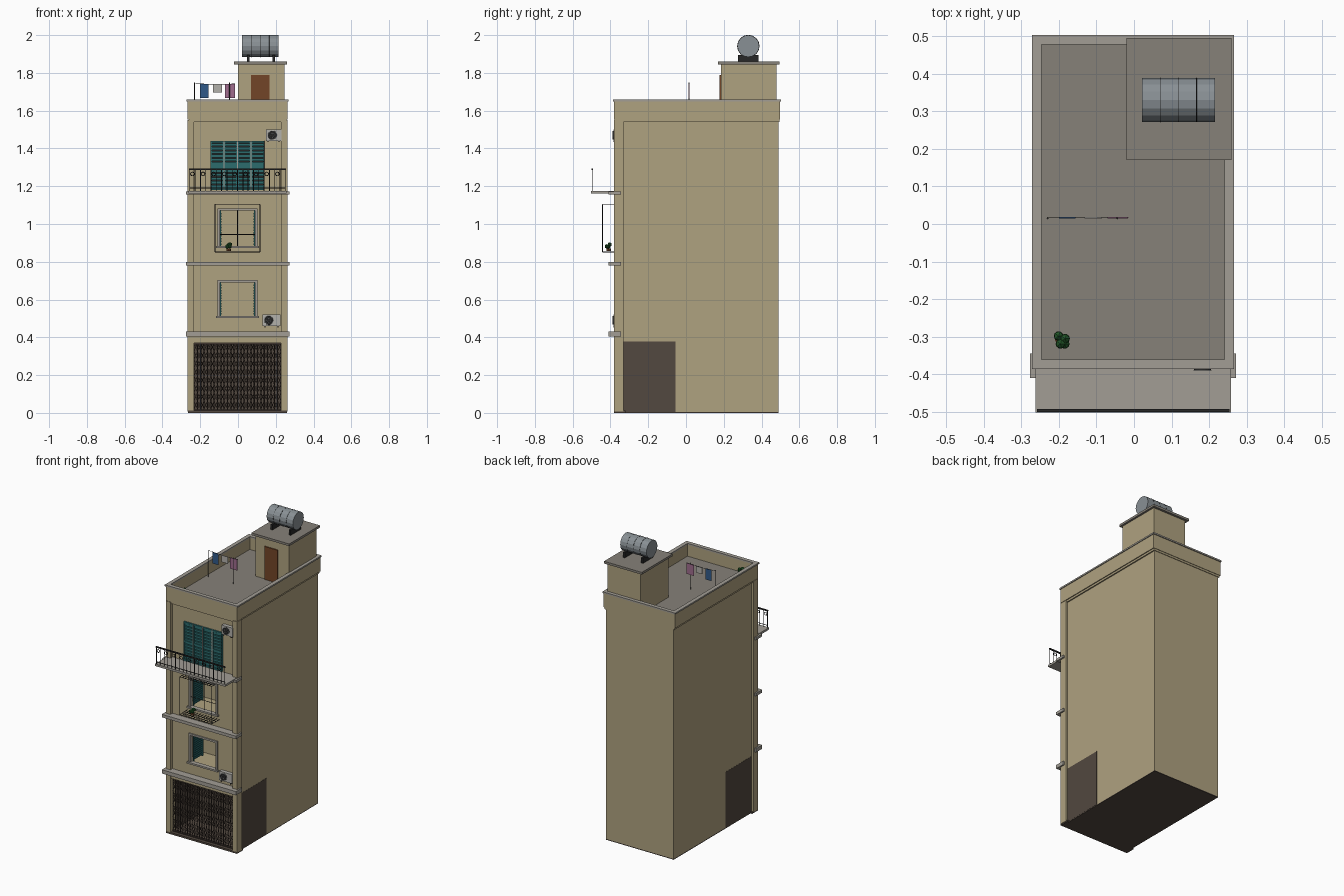
import bpy, bmesh, math, random
from mathutils import Matrix, Vector

if "Cube" in bpy.data.objects:
    bpy.data.objects.remove(bpy.data.objects["Cube"])

random.seed(4)
C = -0.0025  # x centre of the facade


def mat(name, r, g, b):
    m = bpy.data.materials.new(name)
    m.diffuse_color = (r, g, b, 1)
    m.use_nodes = True
    m.node_tree.nodes["Principled BSDF"].inputs["Base Color"].default_value = m.diffuse_color
    return m


WALL = mat("plaster", .43, .36, .215)
TRIM = mat("trim", .36, .34, .30)
ROOF = mat("roof", .24, .22, .19)
DARK = mat("dark_interior", .085, .065, .05)
IRON = mat("iron", .02, .02, .02)
RUST = mat("grille", .05, .035, .028)
TEAL = mat("teal", .025, .15, .155)
WOOD = mat("wood", .17, .06, .02)
TANK = mat("tank_metal", .25, .28, .30)
LIGHT = mat("light_grey", .45, .44, .41)
GREEN = mat("leaves", .015, .09, .02)
BLUE = mat("blue_cloth", .03, .10, .25)
PINK = mat("pink_cloth", .35, .15, .27)


def finish(name, bm, m):
    me = bpy.data.meshes.new(name)
    bm.to_mesh(me)
    bm.free()
    me.materials.append(m)
    ob = bpy.data.objects.new(name, me)
    bpy.context.collection.objects.link(ob)
    return ob


def boxes(name, m, *specs):
    """Each spec is x0, x1, y0, y1, z0, z1."""
    bm = bmesh.new()
    for x0, x1, y0, y1, z0, z1 in specs:
        mx = Matrix.Translation(((x0 + x1) / 2, (y0 + y1) / 2, (z0 + z1) / 2))
        bmesh.ops.create_cube(bm, size=1, matrix=mx @ Matrix.Diagonal((x1 - x0, y1 - y0, z1 - z0, 1)))
    return finish(name, bm, m)


def cylinder(name, m, centre, r, depth, axis, n=16):
    bm = bmesh.new()
    rot = Vector((0, 0, 1)).rotation_difference(Vector(axis)).to_matrix().to_4x4()
    bmesh.ops.create_cone(bm, cap_ends=True, segments=n, radius1=r, radius2=r, depth=depth,
                          matrix=Matrix.Translation(centre) @ rot)
    return finish(name, bm, m)


def wires(name, m, r, paths):
    cu = bpy.data.curves.new(name, 'CURVE')
    cu.dimensions = '3D'
    cu.bevel_depth = r
    cu.bevel_resolution = 0
    cu.use_fill_caps = True
    for p in paths:
        s = cu.splines.new('POLY')
        s.points.add(len(p) - 1)
        for pt, co in zip(s.points, p):
            pt.co = (*co, 1)
    cu.materials.append(m)
    ob = bpy.data.objects.new(name, cu)
    bpy.context.collection.objects.link(ob)


def ring(x, y, z, r, n=8):
    return [(x + r * math.cos(2 * math.pi * i / n), y, z + r * math.sin(2 * math.pi * i / n)) for i in range(n + 1)]


def plant(name, x, y, z, r):
    cylinder(name + "_pot", WOOD, (x, y, z + r * .35), r * .6, r * .7, (0, 0, 1), 8)
    bm = bmesh.new()
    for i in range(8):
        o = Vector([random.uniform(-.55, .55) * r for _ in range(3)])
        bmesh.ops.create_icosphere(bm, subdivisions=1, radius=r * .55,
                                   matrix=Matrix.Translation(Vector((x, y, z + r * 1.4)) + o))
    finish(name + "_leaves", bm, GREEN)


# main mass: solid rear, thin side walls around the front rooms, floor slabs
L, R = C - .25, C + .25
boxes("main_body", WALL, (L, R, -.06, .49, .005, 1.56),
      (L, L + .02, -.345, -.06, .38, 1.56), (R - .02, R, -.345, -.06, .38, 1.56),
      (L, R, -.345, -.06, .375, .43), (L, R, -.345, -.06, .78, .8), (L, R, -.345, -.06, 1.15, 1.56))
boxes("garage_interior", DARK, (L - .001, L + .015, -.345, -.055, .005, .378),
      (R - .015, R + .001, -.345, -.055, .005, .378), (L, R, -.065, -.055, .005, .378),
      (L, R, -.345, -.055, 0, .012), (L, R, -.345, -.055, .37, .378))
boxes("front_step", DARK, (C - .262, C + .262, -.382, -.32, 0, .012))
boxes("base_slab", DARK, (L, R, -.06, .49, 0, .006))

# front pilasters and lintel over the garage
boxes("front_pilasters", WALL, (C - .264, C - .23, -.382, -.33, .008, 1.55),
      (C + .23, C + .264, -.382, -.33, .008, 1.55), (C - .235, C + .235, -.375, -.33, .37, .42))


# facade wall of each storey with its opening
def facade(name, z0, z1, a, b, w0, w1):
    y0, y1 = -.36, -.34
    boxes(name, WALL, (C - .235, a, y0, y1, z0, z1), (b, C + .235, y0, y1, z0, z1),
          (a, b, y0, y1, z0, w0), (a, b, y0, y1, w1, z1))


facade("first_floor_facade", .43, .785, -.10, .095, .51, .695)
facade("second_floor_facade", .80, 1.16, -.10, .095, .88, 1.075)
facade("third_floor_facade", 1.175, 1.55, -.145, .14, 1.18, 1.44)

# floor ledges and balcony slab
for i, (z0, z1) in enumerate([(.405, .43), (.78, .8), (1.155, 1.172)]):
    boxes(f"ledge_{i + 1}", TRIM, (C - .274, C + .274, -.41, -.345, z0, z1))
boxes("balcony_slab", TRIM, (C - .26, C + .26, -.502, -.345, 1.162, 1.176))


# window frames with inward-opened louvred shutters
def window(name, a, b, z0, z1, sill):
    t, y0, y1 = .008, -.368, -.345
    boxes(name + "_frame", TRIM, (a - t, a + .004, y0, y1, z0, z1), (b - .004, b + t, y0, y1, z0, z1),
          (a - t, b + t, y0, y1, z1 - .004, z1 + t), (a - .016, b + .016, -.376, y1, z0 - t, z0 + .003))
    for side, x in (("left", a + .008), ("right", b - .008)):
        n = 12
        slats = [(x - .005, x + .005, -.33, -.25, z0 + .01 + i * (z1 - z0 - .02) / n,
                  z0 + .018 + i * (z1 - z0 - .02) / n) for i in range(n)]
        slats += [(x - .003, x + .003, y, y + .012, z0, z1) for y in (-.342, -.25)]
        boxes(f"{name}_{side}_shutter", TEAL, *slats)


window("lower_window", -.10, .095, .51, .695, 1)
window("upper_window", -.10, .095, .88, 1.075, 1)

# window cage with grid floor and top
a, b, yf, yb, z0, z1 = -.122, .116, -.442, -.36, .852, 1.104
cage = []
for z in (z0, z1):
    cage += [[(a, yb, z), (a, yf, z), (b, yf, z), (b, yb, z)]]
    cage += [[(a + (b - a) * i / 12, yf, z), (a + (b - a) * i / 12, yb, z)] for i in range(1, 12)]
    cage += [[(a, y, z), (b, y, z)] for y in (-.42, -.395)]
cage += [[(x, yf, z0), (x, yf, z1)] for x in (a, b)]
wires("window_cage", IRON, .002, cage)
wires("window_bars", IRON, .002, [[(-.10, -.355, .945), (.095, -.355, .945)],
                                  [(C, -.355, .88), (C, -.355, 1.075)]])
plant("cage_plant", -.05, -.41, .857, .02)

# balcony shutters: four leaves with slats
leaf = []
for i in range(4):
    x0 = -.145 + i * .07125
    x1 = x0 + .07
    leaf += [(x0, x0 + .007, -.37, -.35, 1.18, 1.44), (x1 - .007, x1, -.37, -.35, 1.18, 1.44)]
    leaf += [(x0, x1, -.37, -.35, z, z + .01) for z in (1.18, 1.305, 1.43)]
    leaf += [(x0, x1, -.365, -.352, 1.193 + j * .02, 1.207 + j * .02) for j in range(12)]
boxes("balcony_shutters", TEAL, *leaf)
boxes("balcony_door_back", IRON, (-.145, .14, -.35, -.346, 1.18, 1.44))
boxes("balcony_door_posts", TRIM, *[(x - .0025, x + .0025, -.373, -.35, 1.18, 1.44) for x in (-.074, C, .0685)])

# balcony railing with small rings between bars
y = -.496
rail = [[(C - .253, y, z), (C + .253, y, z)] for z in (1.288, 1.19)]
rail += [[(C - .253 + i * .506 / 18, y, 1.176), (C - .253 + i * .506 / 18, y, 1.288)] for i in range(19)]
rail += [ring(C - .253 + (i + .5) * .506 / 18, y, 1.265, .01) for i in range(0, 18, 2)]
wires("balcony_railing", IRON, .0022, rail)
boxes("railing_handrail", IRON, (C - .256, C + .256, y - .004, y + .004, 1.285, 1.293))

# garage folding grille
y = -.352
n, g0, g1 = 26, C - .23, C + .23
xs = [g0 + (g1 - g0) * i / n for i in range(n + 1)]
wires("grille_bars", RUST, .0028, [[(x, y, .015), (x, y, .37)] for x in xs])
rows = [.02 + .0437 * i for i in range(9)]
lattice = []
for k in (0, 1):
    for i in range(n):
        lattice.append([(xs[i + (j + k) % 2], y - .004 + .006 * k, min(z, .37)) for j, z in enumerate(rows)])
wires("grille_lattice", RUST, .0016, lattice)
boxes("grille_track", RUST, (g0, g1, y - .008, y + .008, .362, .372), (g0, g1, y - .008, y + .008, .012, .018))


# air conditioners with round fan and brackets
def aircon(name, x0, x1, z0, z1, fx):
    zc = (z0 + z1) / 2
    boxes(name + "_case", LIGHT, (x0, x1, -.384, -.355, z0, z1))
    cylinder(name + "_fan", IRON, (fx, -.384, zc), .023, .008, (0, 1, 0), 16)
    wires(name + "_fan_guard", TANK, .001, [ring(fx, -.389, zc, r, 14) for r in (.011, .023)])
    boxes(name + "_brackets", IRON, *[(x, x + .005, -.384, -.35, z0 - .007, z0) for x in (x0 + .01, x1 - .015)])


aircon("upper_aircon", .147, .23, 1.44, 1.5, .182)
aircon("lower_aircon", .13, .225, .46, .52, .163)


# roof deck and parapet with coping
def frame(x0, x1, y0, y1, t, z0, z1):
    return [(x0, x1, y0, y0 + t, z0, z1), (x0, x1, y1 - t, y1, z0, z1),
            (x0, x0 + t, y0 + t, y1 - t, z0, z1), (x1 - t, x1, y0 + t, y1 - t, z0, z1)]


boxes("roof_deck", ROOF, (C - .25, C + .25, -.37, .49, 1.55, 1.57))
boxes("parapet", WALL, *frame(C - .264, C + .264, -.382, .497, .018, 1.553, 1.65))
boxes("parapet_base", WALL, *frame(C - .258, C + .258, -.378, .494, .02, 1.54, 1.555))
boxes("parapet_coping", TRIM, *frame(C - .269, C + .269, -.386, .503, .026, 1.648, 1.658))

# stair house
boxes("stair_house", WALL, (0, .246, .185, .48, 1.565, 1.847))
boxes("stair_house_roof", ROOF, (-.02, .259, .17, .495, 1.845, 1.86))
boxes("stair_door", WOOD, (.07, .166, .178, .19, 1.57, 1.79))

# water tank on two stands
tank = cylinder("water_tank", TANK, (.118, .33, 1.942), .058, .194, (1, 0, 0), 16)
wires("tank_bands", IRON, .001, [[(x, .33 + .0585 * math.cos(i * math.pi / 8), 1.942 + .0585 * math.sin(i * math.pi / 8))
                                 for i in range(17)] for x in (.07, .118, .166)])
boxes("tank_stands", IRON, *[(x - .007, x + .007, .275, .385, 1.858, 1.895) for x in (.055, .19)])

# clothes line with washing
wires("clothes_posts", IRON, .003, [[(x, .015, 1.565), (x, .015, 1.748)] for x in (-.23, -.045)])
wires("clothes_line", IRON, .0012, [[(-.23, .018, 1.744), (-.12, .018, 1.738), (-.015, .018, 1.742)]])
boxes("blue_laundry", BLUE, (-.2, -.155, .014, .018, 1.668, 1.741))
boxes("white_laundry", LIGHT, (-.132, -.085, .014, .018, 1.695, 1.74))
boxes("pink_laundry", PINK, (-.07, -.016, .014, .018, 1.668, 1.741))

# roof plant
plant("roof_plant", -.195, -.307, 1.57, .026)
